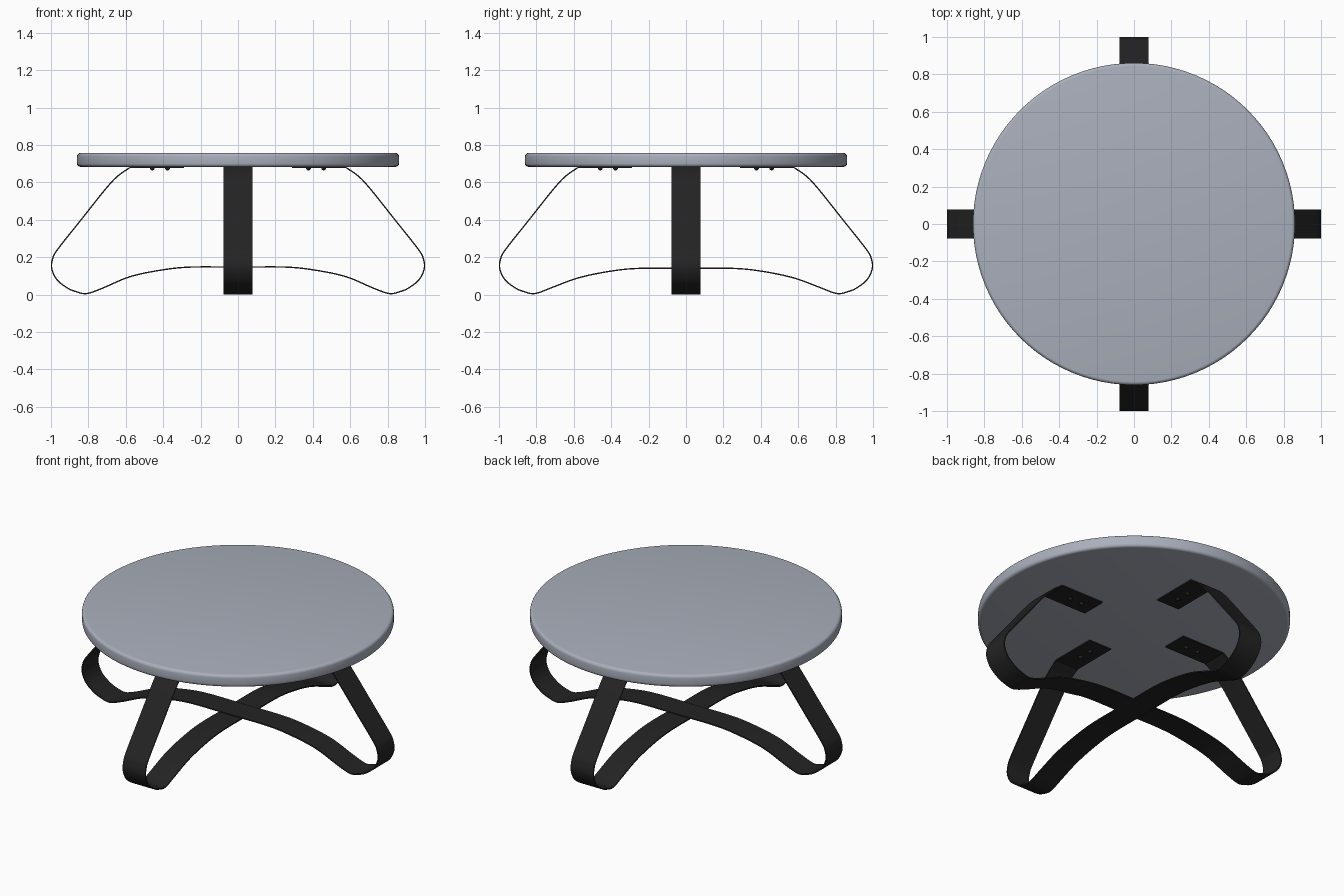
import bpy, bmesh, math
from mathutils import Vector

if "Cube" in bpy.data.objects:
    bpy.data.objects.remove(bpy.data.objects["Cube"])


def material(name, rgb):
    m = bpy.data.materials.new(name)
    m.diffuse_color = (*rgb, 1)
    m.use_nodes = True
    m.node_tree.nodes["Principled BSDF"].inputs["Base Color"].default_value = m.diffuse_color
    return m


GREY = material("blue grey", (0.40, 0.43, 0.50))
BLACK = material("black metal", (0.017, 0.017, 0.017))


def finish(bm, name, mat):
    bmesh.ops.recalc_face_normals(bm, faces=bm.faces)
    me = bpy.data.meshes.new(name)
    bm.to_mesh(me)
    bm.free()
    me.materials.append(mat)
    ob = bpy.data.objects.new(name, me)
    bpy.context.collection.objects.link(ob)
    bpy.ops.object.select_all(action='DESELECT')
    bpy.context.view_layer.objects.active = ob
    ob.select_set(True)
    bpy.ops.object.shade_smooth_by_angle(angle=math.radians(35))
    return ob


def catmull(pts, steps=6):
    # smooth path through the points, ends held
    p = [Vector(a) for a in pts]
    p = [2 * p[0] - p[1]] + p + [2 * p[-1] - p[-2]]
    out = []
    for i in range(1, len(p) - 2):
        a, b, c, d = p[i - 1:i + 3]
        for k in range(steps):
            t = k / steps
            out.append(0.5 * (2 * b + (c - a) * t + (2 * a - 5 * b + 4 * c - d) * t * t
                              + (3 * b - a - 3 * c + d) * t ** 3))
    return out + [p[-2]]


def strap(name, mid_z, angle):
    # one continuous bent flat bar: mounting tab, leg, foot, cross rail, mirrored
    leg = [(0.577, 0.680), (0.645, 0.632), (0.711, 0.561), (0.835, 0.405), (0.962, 0.245),
           (0.990, 0.195), (0.996, 0.140), (0.968, 0.080), (0.910, 0.034), (0.860, 0.014),
           (0.820, 0.005), (0.780, 0.013), (0.711, 0.040), (0.577, mid_z - 0.051),
           (0.417, mid_z - 0.017), (0.257, mid_z), (0.0, mid_z)]
    half = [Vector((0.29, 0.680))] + catmull(leg)
    path = half + [Vector((-p.x, p.y)) for p in reversed(half[:-1])]
    t, w = 0.0035, 0.077
    ca, sa = math.cos(angle), math.sin(angle)
    bm = bmesh.new()
    rings = []
    for i, p in enumerate(path):
        d = (path[min(i + 1, len(path) - 1)] - path[max(i - 1, 0)]).normalized()
        n = Vector((-d.y, d.x)) * t
        ring = []
        for s, y in ((1, -w), (1, w), (-1, w), (-1, -w)):
            q = p + n * s
            ring.append(bm.verts.new((q.x * ca - y * sa, q.x * sa + y * ca, max(q.y, 0))))
        rings.append(ring)
    for a, b in zip(rings, rings[1:]):
        for k in range(4):
            bm.faces.new((a[k], a[(k + 1) % 4], b[(k + 1) % 4], b[k]))
    bm.faces.new(rings[0])
    bm.faces.new(rings[-1])
    finish(bm, name, BLACK)


def screw(name, x, y, z, up):
    # low domed screw head
    bm = bmesh.new()
    bmesh.ops.create_uvsphere(bm, u_segments=16, v_segments=8, radius=0.013)
    for v in bm.verts:
        v.co = (v.co.x + x, v.co.y + y, z + up * v.co.z)
    finish(bm, name, BLACK)


# round table top with softened rims
bm = bmesh.new()
bmesh.ops.create_cone(bm, cap_ends=True, segments=96, radius1=0.861, radius2=0.861, depth=0.074)
bmesh.ops.translate(bm, verts=bm.verts, vec=(0, 0, 0.720))
rims = [e for e in bm.edges if abs(e.verts[0].co.z - e.verts[1].co.z) < 1e-4]
bmesh.ops.bevel(bm, geom=rims, offset=0.018, segments=4, profile=0.5, affect='EDGES')
finish(bm, "table_top", GREY)

# two crossing straps
strap("leg_strap_x", 0.147, 0)
strap("leg_strap_y", 0.140, math.pi / 2)

# screws under the tabs and at the crossing
for i in range(4):
    c, s = round(math.cos(i * math.pi / 2)), round(math.sin(i * math.pi / 2))
    for j, r in enumerate((0.377, 0.458)):
        screw(f"tab_screw_{i}_{j}", c * r, s * r, 0.677, 1)
screw("centre_screw", 0, 0, 0.1495, 0.3)
